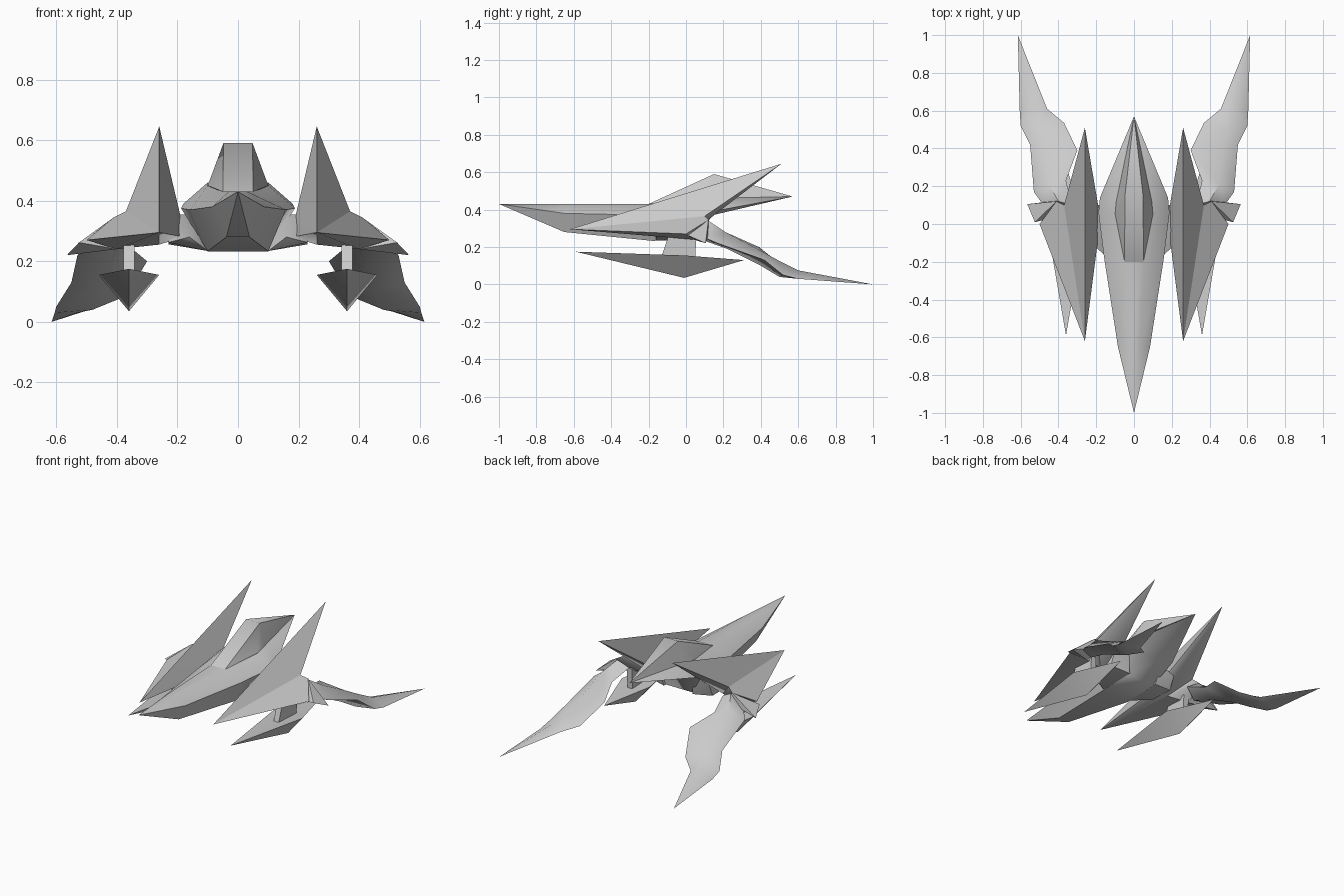
import bpy, bmesh, math

cube = bpy.data.objects.get("Cube")
if cube:
    bpy.data.objects.remove(cube, do_unlink=True)

GREY = (0.6, 0.6, 0.6, 1)
hull_grey = bpy.data.materials.new("hull grey")
hull_grey.use_nodes = True
hull_grey.diffuse_color = GREY
hull_grey.node_tree.nodes["Principled BSDF"].inputs["Base Color"].default_value = GREY


def finish(name, bm, mirrored, smooth_angle):
    """Turn a bmesh into a shaded object, optionally mirrored across the middle."""
    bmesh.ops.recalc_face_normals(bm, faces=bm.faces[:])
    mesh = bpy.data.meshes.new(name)
    bm.to_mesh(mesh)
    bm.free()
    mesh.materials.append(hull_grey)
    obj = bpy.data.objects.new(name, mesh)
    bpy.context.collection.objects.link(obj)
    bpy.ops.object.select_all(action="DESELECT")
    bpy.context.view_layer.objects.active = obj
    obj.select_set(True)
    bpy.ops.object.shade_smooth_by_angle(angle=math.radians(smooth_angle))
    if mirrored:
        mirror = obj.modifiers.new("mirror", "MIRROR")
        mirror.use_mirror_merge = False


def faceted(name, points, mirrored=True, smooth_angle=55):
    """Convex solid wrapped around its corner points."""
    bm = bmesh.new()
    corners = [bm.verts.new(p) for p in points]
    bmesh.ops.convex_hull(bm, input=corners)
    unused = [v for v in bm.verts if not v.link_faces]
    bmesh.ops.delete(bm, geom=unused, context="VERTS")
    finish(name, bm, mirrored, smooth_angle)


def loft(name, rings, mirrored=True, smooth_angle=60):
    """Skin through rings; a single-point ring makes a sharp tip."""
    bm = bmesh.new()
    sides = max(len(ring) for ring in rings)
    loops = []
    for ring in rings:
        if len(ring) == 1:
            loops.append([bm.verts.new(ring[0])] * sides)
        else:
            loops.append([bm.verts.new(p) for p in ring])
    for lower, upper in zip(loops, loops[1:]):
        for i in range(sides):
            j = (i + 1) % sides
            corners = list(dict.fromkeys((lower[i], lower[j], upper[j], upper[i])))
            bm.faces.new(corners)
    for ring, loop in zip((rings[0], rings[-1]), (loops[0], loops[-1])):
        if len(ring) > 1:
            bm.faces.new(loop)
    finish(name, bm, mirrored, smooth_angle)


def body_ring(y, top, side, bottom):
    """Six-sided section from half widths and heights."""
    right = [(w, y, z) for w, z in (top, side, bottom)]
    left = [(-w, y, z) for w, y, z in reversed(right)]
    return right + left


# Fuselage: long pointed nose, flat belly, pointed tail
loft("fuselage", [
    [(0, -1, 0.43)],
    body_ring(-0.65, (0.03, 0.43), (0.085, 0.38), (0.038, 0.28)),
    body_ring(-0.18, (0.05, 0.43), (0.158, 0.37), (0.1, 0.233)),
    body_ring(0.06, (0.1, 0.45), (0.188, 0.375), (0.1, 0.24)),
    body_ring(0.14, (0.1, 0.46), (0.18, 0.39), (0.08, 0.37)),
    [(0, 0.57, 0.47)],
], mirrored=False)

# Canopy: tall wedge running into the tail spike
canopy = [(0, 0.57, 0.47)]
for s in (-1, 1):
    canopy += [(s * 0.05, -0.2, 0.43), (s * 0.1, 0.05, 0.45),
               (s * 0.048, 0.15, 0.59), (s * 0.1, 0.12, 0.44)]
faceted("canopy", canopy, mirrored=False)

# Shared corners of the fin and wing
front_tip = (0.26, -0.62, 0.295)
wing_root = (0.37, 0.1, 0.365)
keel = (0.26, 0, 0.255)

# Fin: swept blade rising to a tall rear point
faceted("fin", [front_tip, wing_root, keel, (0.26, 0.51, 0.645),
                (0.19, 0.1, 0.35), (0.18, 0, 0.28)])

# Wing: drooping panel outside the fin
faceted("wing", [front_tip, wing_root, keel, (0.41, 0.12, 0.345),
                 (0.5, 0, 0.27), (0.4, 0.04, 0.24)])

# Wing tip: thin plate pointing outward along the rear edge
faceted("wing_tip", [(0.565, 0.105, 0.22), (0.525, 0.01, 0.262), (0.41, 0.12, 0.345),
                     (0.36, 0.13, 0.3), (0.4, 0.04, 0.24)])

# Wing bridge: sloped filler between fuselage and fin
faceted("wing_bridge", [(0.1, -0.16, 0.234), (0.16, -0.16, 0.28), (0.23, -0.1, 0.262),
                        (0.1, 0.08, 0.24), (0.23, 0.06, 0.256),
                        (0.12, 0.1, 0.36), (0.23, 0.1, 0.35)])

# Gun pod: long dart below the wing with a shallow dished top
POD_X = 0.36
loft("gun_pod", [
    [(POD_X, -0.59, 0.175)],
    [(POD_X, -0.01, 0.145), (POD_X + 0.1, -0.01, 0.155),
     (POD_X, -0.01, 0.035), (POD_X - 0.1, -0.01, 0.155)],
    [(POD_X, 0.31, 0.13)],
], smooth_angle=40)

# Pylon: thin plate holding the pod
faceted("pod_pylon", [(POD_X + dx, y, z) for dx in (-0.018, 0.018)
                      for y, z in ((-0.13, 0.15), (0.05, 0.14), (0.055, 0.27), (-0.09, 0.27))])

# Rear leg: rings run outer, top, inner, bottom
loft("rear_leg", [
    [(0.48, 0.1, 0.25), (0.4, 0.12, 0.34), (0.33, 0.1, 0.3), (0.4, 0.08, 0.24)],
    [(0.53, 0.17, 0.22), (0.45, 0.21, 0.28), (0.36, 0.23, 0.25), (0.42, 0.22, 0.19)],
    [(0.55, 0.42, 0.13), (0.47, 0.4, 0.18), (0.3, 0.39, 0.2), (0.44, 0.4, 0.1)],
    [(0.6, 0.52, 0.05), (0.5, 0.5, 0.125), (0.37, 0.535, 0.085), (0.48, 0.5, 0.04)],
    [(0.605, 0.6, 0.03), (0.53, 0.6, 0.075), (0.46, 0.61, 0.05), (0.53, 0.6, 0.03)],
    [(0.615, 1, 0)],
])
